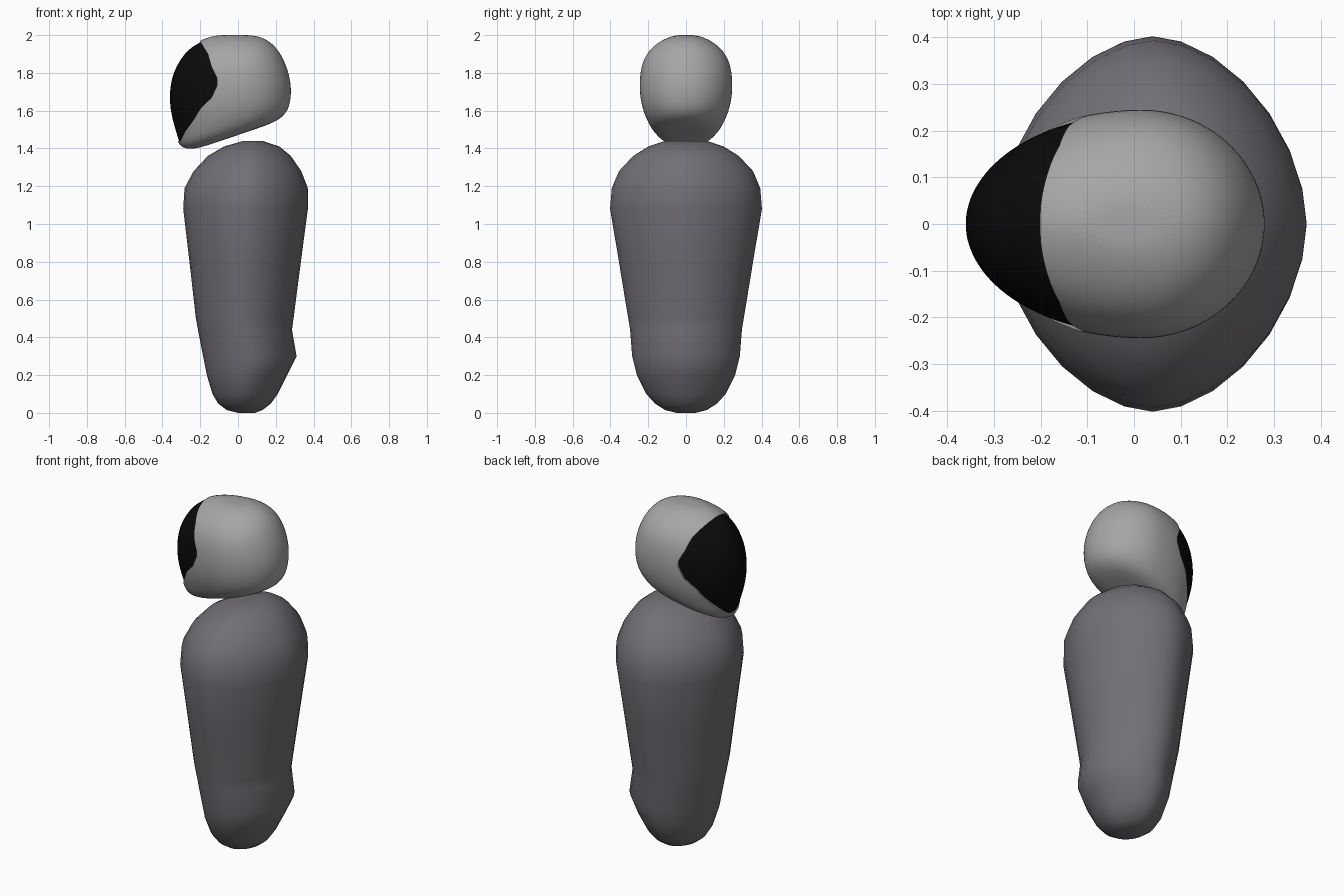
import bpy, bmesh, math
from mathutils import Vector

cube = bpy.data.objects.get("Cube")
if cube:
    bpy.data.objects.remove(cube)


def material(name, rgb, rough=0.6):
    m = bpy.data.materials.new(name)
    m.use_nodes = True
    col = (*rgb, 1)
    m.diffuse_color = col
    bsdf = m.node_tree.nodes["Principled BSDF"]
    bsdf.inputs["Base Color"].default_value = col
    bsdf.inputs["Roughness"].default_value = rough
    return m


def add_object(name, bm, mat):
    bmesh.ops.recalc_face_normals(bm, faces=bm.faces)
    me = bpy.data.meshes.new(name)
    bm.to_mesh(me)
    bm.free()
    me.materials.append(mat)
    ob = bpy.data.objects.new(name, me)
    bpy.context.collection.objects.link(ob)
    return ob


def loft(name, rings, power, mat, segs, widest=0.5):
    """Each ring: (x, z) at the visor side, (x, z) at the far side, half width."""
    bm = bmesh.new()
    loops = []
    for x0, z0, x1, z1, w in rings:
        a, b = Vector((x0, 0, z0)), Vector((x1, 0, z1))
        mid = a.lerp(b, widest)
        loop = []
        for i in range(segs):
            t = 2 * math.pi * i / segs
            c, s = math.cos(t), math.sin(t)
            u = abs(c) ** (2 / power)
            p = mid.lerp(b if c > 0 else a, u)
            p.y = math.copysign(abs(s) ** (2 / power) * w, s)
            loop.append(bm.verts.new(p))
        loops.append(loop)
    for lo, hi in zip(loops, loops[1:]):
        for i in range(segs):
            j = (i + 1) % segs
            bm.faces.new((lo[i], lo[j], hi[j], hi[i]))
    # close both ends with a fan
    for loop in (loops[0], loops[-1]):
        centre = bm.verts.new(sum((v.co for v in loop), Vector()) / segs)
        for i in range(segs):
            bm.faces.new((loop[i], loop[(i + 1) % segs], centre))
    return add_object(name, bm, mat)


def activate(ob):
    bpy.ops.object.select_all(action="DESELECT")
    ob.select_set(True)
    bpy.context.view_layer.objects.active = ob


def smooth(ob, degrees):
    activate(ob)
    bpy.ops.object.shade_smooth_by_angle(angle=math.radians(degrees))


suit_grey = material("suit_grey", (0.17, 0.16, 0.18))
helmet_grey = material("helmet_grey", (0.38, 0.38, 0.38))
visor_black = material("visor_black", (0.003, 0.003, 0.003))

# Body: height, near x, far x, half width
sections = [
    (0.00, 0.00, 0.09, 0.05), (0.015, -0.06, 0.13, 0.11), (0.05, -0.105, 0.175, 0.165),
    (0.10, -0.135, 0.21, 0.21), (0.20, -0.165, 0.26, 0.26), (0.30, -0.185, 0.31, 0.285),
    (0.44, -0.212, 0.286, 0.296), (0.50, -0.223, 0.294, 0.306), (0.80, -0.257, 0.333, 0.355),
    (1.08, -0.29, 0.37, 0.402), (1.19, -0.283, 0.37, 0.393), (1.28, -0.235, 0.335, 0.355),
    (1.36, -0.16, 0.28, 0.28), (1.41, -0.075, 0.22, 0.2), (1.44, 0.03, 0.13, 0.11),
]
body = loft("body", [(a, z, b, z, w) for z, a, b, w in sections], 1.78, suit_grey, 28)
smooth(body, 60)

# Head form, with tilted rings that follow the slanted underside
head_rings = [
    (-0.24, 1.39, 0.10, 1.505, 0.09), (-0.315, 1.405, 0.215, 1.545, 0.165),
    (-0.335, 1.48, 0.268, 1.60, 0.208), (-0.36, 1.56, 0.282, 1.67, 0.236),
    (-0.375, 1.66, 0.282, 1.74, 0.248), (-0.364, 1.77, 0.267, 1.81, 0.245),
    (-0.33, 1.85, 0.243, 1.87, 0.23), (-0.282, 1.92, 0.212, 1.925, 0.195),
    (-0.215, 1.967, 0.16, 1.975, 0.135), (-0.13, 2.0, 0.09, 2.0, 0.06),
]


def head_form(name, mat):
    ob = loft(name, head_rings, 2.0, mat, 32, 0.6)
    mod = ob.modifiers.new("round", "SUBSURF")
    mod.levels = mod.render_levels = 2
    activate(ob)
    bpy.ops.object.modifier_apply(modifier=mod.name)
    return ob


helmet = head_form("helmet", helmet_grey)
visor = head_form("visor", visor_black)

# Sink the visor just below the helmet skin, keeping its front bulge
for v in visor.data.vertices:
    v.co -= v.normal * 0.008
smooth(visor, 60)

# Cutter for the face opening, extruded sideways
edge = [(-0.6, 2.15), (-0.24, 2.1), (-0.2, 1.965), (-0.16, 1.9), (-0.14, 1.83),
        (-0.11, 1.77), (-0.11, 1.735), (-0.14, 1.67), (-0.2, 1.61),
        (-0.23, 1.56), (-0.28, 1.49), (-0.305, 1.44), (-0.6, 1.42)]
bm = bmesh.new()
face = bm.faces.new([bm.verts.new((x, -0.5, z)) for x, z in edge])
out = bmesh.ops.extrude_face_region(bm, geom=[face])
bmesh.ops.translate(bm, vec=(0, 1, 0),
                    verts=[g for g in out["geom"] if isinstance(g, bmesh.types.BMVert)])
cutter = add_object("visor_cutter", bm, helmet_grey)
cutter.hide_render = True

mod = helmet.modifiers.new("face_opening", "BOOLEAN")
mod.operation, mod.solver, mod.object = "DIFFERENCE", "EXACT", cutter
activate(helmet)
bpy.ops.object.modifier_apply(modifier=mod.name)
bpy.data.objects.remove(cutter)
smooth(helmet, 40)
